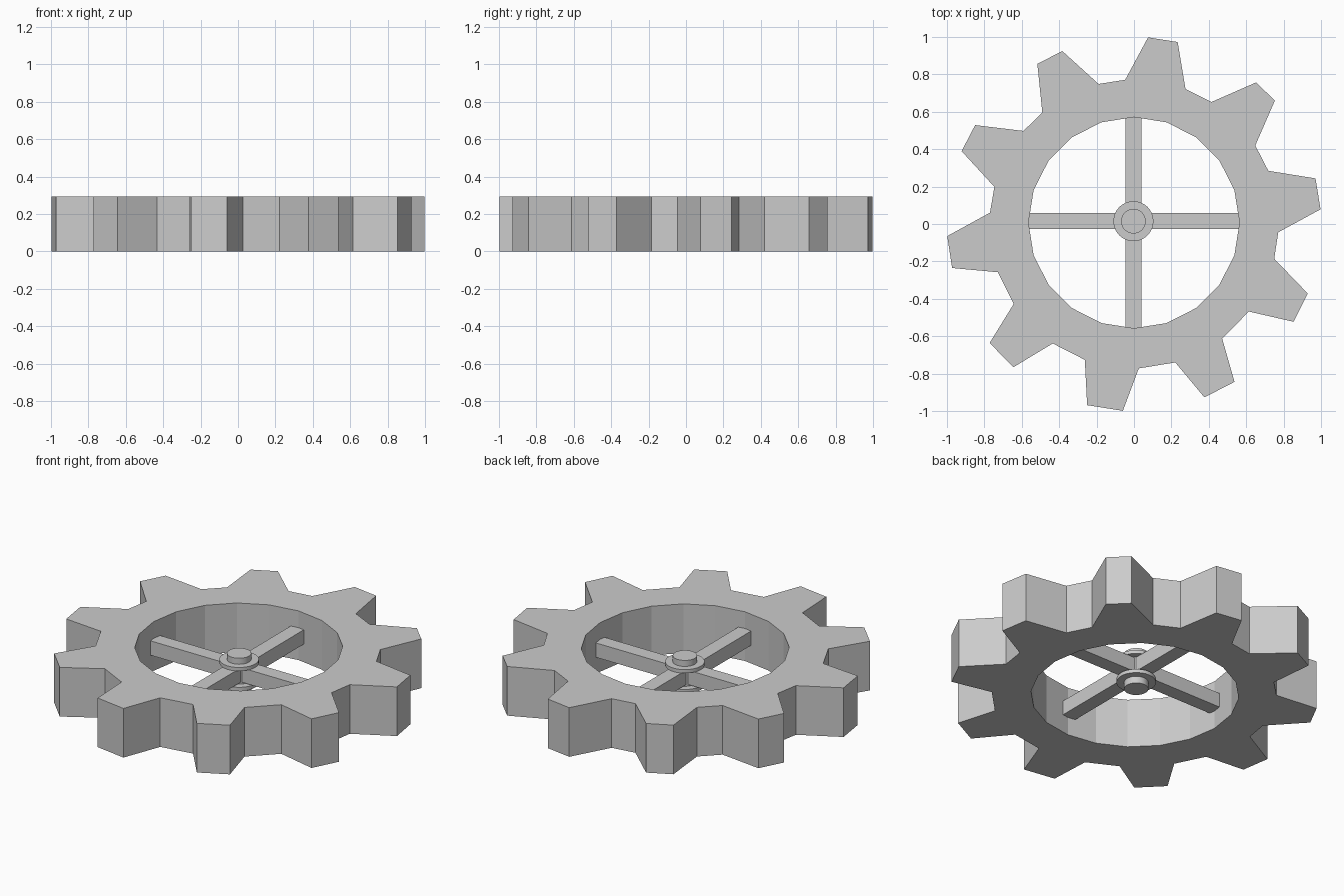
import bpy, bmesh
from math import cos, sin, radians, pi

if "Cube" in bpy.data.objects:
    bpy.data.objects.remove(bpy.data.objects["Cube"])

HEIGHT = 0.294
HX, HY = -0.003, 0.015      # hub centre
# angles of each tooth, clockwise: root, tip, tip, root
TEETH = [(57.6, 49.2, 41.2, 32.9), (21.6, 14.1, 4.5, -3.3),
         (-13.9, -21.8, -31.5, -37.3), (-52.4, -57.5, -67.9, -73.4),
         (-88.1, -93.4, -104.5, -109.9), (-124.2, -130.1, -140.5, -146.4),
         (-160.5, -166.4, -176.3, -184.5), (-194.9, -202.9, -211.9, -220.1),
         (-230.6, -238.9, -247.5, -255.8), (-266.5, -274.3, -283.5, -290.9)]


def finish(name, bm):
    bmesh.ops.recalc_face_normals(bm, faces=bm.faces)
    mesh = bpy.data.meshes.new(name)
    bm.to_mesh(mesh)
    bm.free()
    obj = bpy.data.objects.new(name, mesh)
    bpy.context.collection.objects.link(obj)
    return obj


def loop(bm, pts):
    vs = [bm.verts.new((x, y, 0)) for x, y in pts]
    return [bm.edges.new((vs[i], vs[i - 1])) for i in range(len(vs))]


# Toothed rim: outline and 20-sided hole, filled and extruded
bm = bmesh.new()
outer = [(r * cos(radians(a)), r * sin(radians(a)))
         for t in TEETH for a, r in zip(t, (0.772, 1.0, 1.0, 0.772))]
inner = [(0.564 * cos(i * pi / 10), 0.007 + 0.564 * sin(i * pi / 10))
         for i in range(20)]
edges = loop(bm, outer) + loop(bm, inner)
bmesh.ops.triangle_fill(bm, edges=edges, use_beauty=True)
res = bmesh.ops.extrude_face_region(bm, geom=bm.faces[:], use_keep_orig=True)
bmesh.ops.translate(bm, vec=(0, 0, HEIGHT),
                    verts=[g for g in res["geom"] if isinstance(g, bmesh.types.BMVert)])
finish("gear_rim", bm)


def box(name, x0, x1, y0, y1, z0, z1):
    bm = bmesh.new()
    bmesh.ops.create_cube(bm, size=1)
    bmesh.ops.scale(bm, vec=(x1 - x0, y1 - y0, z1 - z0), verts=bm.verts)
    bmesh.ops.translate(bm, vec=((x0 + x1) / 2, (y0 + y1) / 2, (z0 + z1) / 2), verts=bm.verts)
    return finish(name, bm)


def disc(name, r, z0, z1):
    bm = bmesh.new()
    bmesh.ops.create_cone(bm, cap_ends=True, segments=32, radius1=r, radius2=r, depth=z1 - z0)
    bmesh.ops.translate(bm, vec=(HX, HY, (z0 + z1) / 2), verts=bm.verts)
    obj = finish(name, bm)
    bpy.ops.object.select_all(action='DESELECT')
    obj.select_set(True)
    bpy.context.view_layer.objects.active = obj
    bpy.ops.object.shade_smooth_by_angle()


# Crossed spokes
W = 0.043
box("spoke_across", -0.564, 0.564, HY - W, HY + W, 0.108, 0.194)
box("spoke_along", HX - W, HX + W, -0.556, 0.57, 0.108, 0.194)

# Axle pin with a collar above and below the spokes
disc("axle_pin", 0.066, 0.035, 0.253)
disc("upper_collar", 0.107, 0.196, 0.217)
disc("lower_collar", 0.107, 0.076, 0.098)
